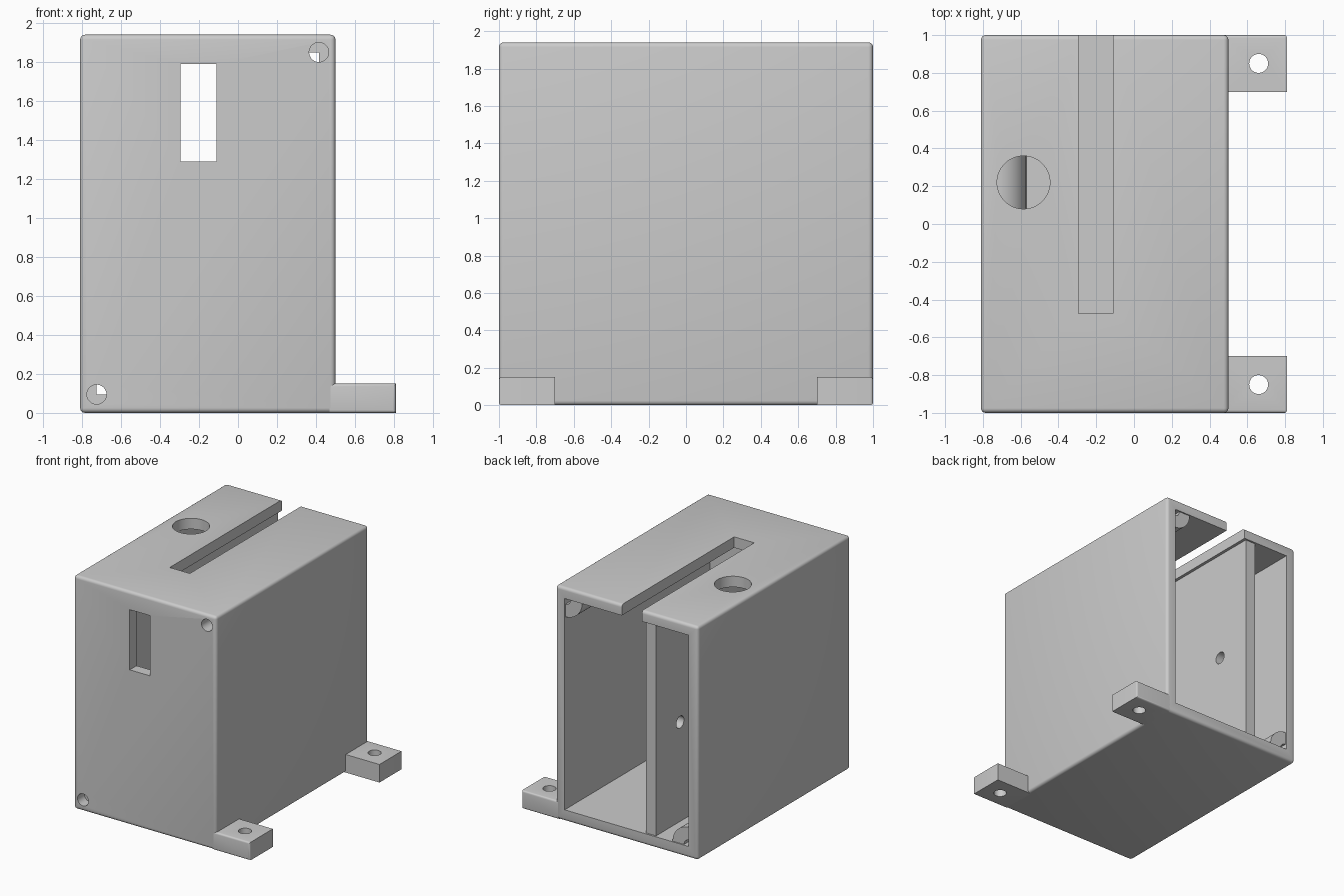
import bpy
import bmesh
from math import cos, sin, pi, radians
from mathutils import Matrix, Vector

default = bpy.data.objects.get("Cube")
if default:
    bpy.data.objects.remove(default, do_unlink=True)

grey = bpy.data.materials.new("plain grey")
grey.use_nodes = True
GREY = (0.6, 0.6, 0.6, 1)
grey.diffuse_color = GREY
grey.node_tree.nodes["Principled BSDF"].inputs["Base Color"].default_value = GREY


def make(name, bm):
    bmesh.ops.recalc_face_normals(bm, faces=bm.faces)
    mesh = bpy.data.meshes.new(name)
    bm.to_mesh(mesh)
    bm.free()
    mesh.materials.append(grey)
    obj = bpy.data.objects.new(name, mesh)
    bpy.context.collection.objects.link(obj)
    return obj


def box(name, x, y, z, round_edge=None, radius=0.025):
    """Box from (min, max) pairs; edges chosen by round_edge are filleted."""
    bm = bmesh.new()
    bmesh.ops.create_cube(bm, size=1)
    for v in bm.verts:
        v.co = Vector([r[0] if c < 0 else r[1] for c, r in zip(v.co, (x, y, z))])
    if round_edge:
        edges = [e for e in bm.edges if round_edge(e)]
        bmesh.ops.bevel(bm, geom=edges, offset=radius, segments=4,
                        profile=0.5, affect='EDGES')
    return make(name, bm)


def rod(name, centre, radius, depth, axis):
    turn = {'X': Matrix.Rotation(pi / 2, 4, 'Y'),
            'Y': Matrix.Rotation(pi / 2, 4, 'X'),
            'Z': Matrix.Identity(4)}[axis]
    bm = bmesh.new()
    bmesh.ops.create_cone(bm, cap_ends=True, segments=48, radius1=radius,
                          radius2=radius, depth=depth,
                          matrix=Matrix.Translation(centre) @ turn)
    return make(name, bm)


def activate(obj):
    bpy.ops.object.select_all(action='DESELECT')
    obj.select_set(True)
    bpy.context.view_layer.objects.active = obj


def cut(obj, *cutters):
    activate(obj)
    for cutter in cutters:
        mod = obj.modifiers.new("cut", 'BOOLEAN')
        mod.operation = 'DIFFERENCE'
        mod.solver = 'EXACT'
        mod.object = cutter
        bpy.ops.object.modifier_apply(modifier=mod.name)
        bpy.data.objects.remove(cutter, do_unlink=True)


def smooth(obj):
    activate(obj)
    bpy.ops.object.shade_smooth_by_angle(angle=radians(30))


# Cavity limits and screw positions at two opposite inner corners
LEFT, RIGHT, FLOOR, CEILING = 0.415, -0.725, 0.095, 1.85
FRONT, BACK = -0.91, 1.0
SLOT = (-0.295, -0.11)
screws = {"upper": (LEFT, CEILING, -1), "lower": (RIGHT, FLOOR, 1)}

# Housing: rounded shell, open at the back, with slot, window and holes
housing = box("housing", (-0.81, 0.5), (-1, 1), (0, 1.94), lambda e: True)
cut(housing,
    box("cavity", (RIGHT, LEFT), (FRONT, 1.2), (FLOOR, CEILING)),
    box("top_slot", SLOT, (-0.475, 1.2), (1.7, 2.1)),
    box("front_window", SLOT, (-1.2, -0.8), (1.29, 1.79)),
    rod("top_hole", (-0.585, 0.22, 1.9), 0.14, 0.3, 'Z'),
    *[rod("screw_hole", (x, -1.05, z), 0.05, 2 * (FRONT + 1.05), 'Y')
      for x, z, s in screws.values()])
smooth(housing)

# Inner divider with a cable hole
divider = box("divider", (-0.415, -0.32), (FRONT - 0.02, 0.985),
              (FLOOR - 0.02, CEILING + 0.02))
cut(divider, rod("cable_hole", (-0.37, 0.67, 0.92), 0.05, 0.4, 'X'))
smooth(divider)

# Quarter-round screw bosses running along the cavity corners
for name, (x, z, s) in screws.items():
    bm = bmesh.new()
    steps = 16
    arc = [pi / 2 * i / steps for i in range(steps + 1)]
    ring = [(0.155, a) for a in arc] + [(0.05, a) for a in reversed(arc)]
    face = bm.faces.new([bm.verts.new((x + s * r * cos(a), FRONT, z + s * r * sin(a)))
                         for r, a in ring])
    grown = bmesh.ops.extrude_face_region(bm, geom=[face], use_keep_orig=True)
    bmesh.ops.translate(bm, vec=(0, BACK - 0.01 - FRONT, 0),
                        verts=[g for g in grown["geom"]
                               if isinstance(g, bmesh.types.BMVert)])
    smooth(make(name + "_screw_boss", bm))

# Mounting tabs with vertical holes, outer edges rounded
for name, side in (("front", -1), ("back", 1)):
    tab = box(name + "_mounting_tab", (0.47, 0.81), sorted((side * 0.7, side)),
              (0, 0.15),
              lambda e: all(abs(v.co.y) > 0.99 for v in e.verts)
              and any(v.co.x > 0.8 for v in e.verts), 0.015)
    cut(tab, rod("tab_hole", (0.66, side * 0.85, 0.07), 0.05, 0.5, 'Z'))
    smooth(tab)
